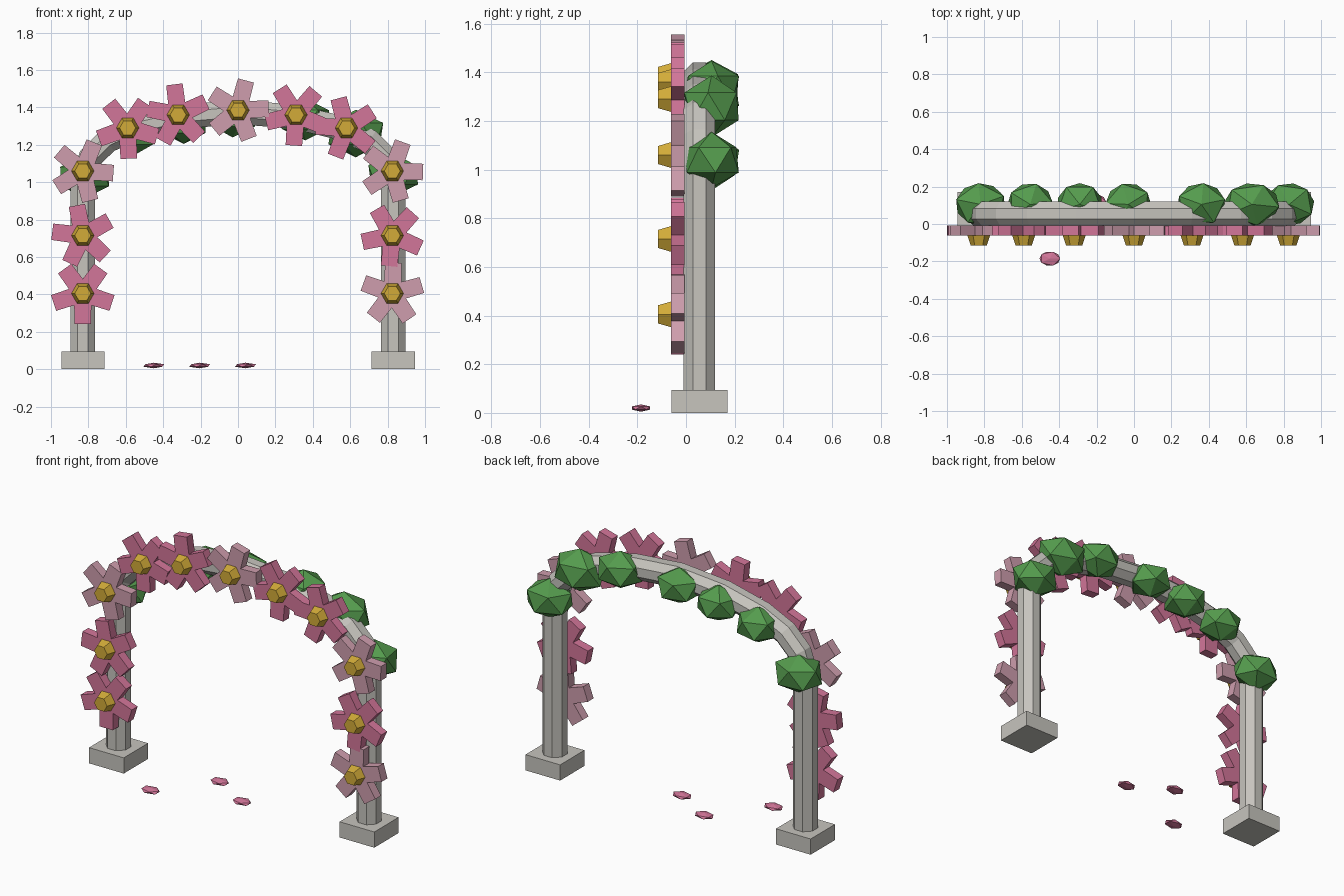
import bpy, bmesh
from math import sin, cos, radians, pi
from mathutils import Vector, Matrix

cube = bpy.data.objects.get("Cube")
if cube:
    bpy.data.objects.remove(cube, do_unlink=True)


def material(name, color):
    m = bpy.data.materials.new(name)
    m.use_nodes = True
    m.diffuse_color = (*color, 1)
    m.node_tree.nodes["Principled BSDF"].inputs["Base Color"].default_value = (*color, 1)
    return m


STONE = material("pale stone", (0.57, 0.555, 0.515))
PINK = material("rose pink", (0.65, 0.18, 0.32))
BLUSH = material("dusty blush", (0.62, 0.34, 0.42))
GOLD = material("golden centre", (0.65, 0.41, 0.04))
LEAF = material("leaf green", (0.09, 0.33, 0.075))


def finish(name, bm, mat):
    bmesh.ops.recalc_face_normals(bm, faces=bm.faces)
    mesh = bpy.data.meshes.new(name)
    bm.to_mesh(mesh)
    bm.free()
    mesh.materials.append(mat)
    ob = bpy.data.objects.new(name, mesh)
    bpy.context.collection.objects.link(ob)
    return ob


def loft(name, rings, mat):
    """Join equal rings of points into a capped solid."""
    bm = bmesh.new()
    loops = [[bm.verts.new(p) for p in ring] for ring in rings]
    n = len(loops[0])
    for a, b in zip(loops, loops[1:]):
        for i in range(n):
            j = (i + 1) % n
            bm.faces.new((a[i], a[j], b[j], b[i]))
    bm.faces.new(loops[0])
    bm.faces.new(loops[-1])
    return finish(name, bm, mat)


def ico(name, loc, size, turn, mat):
    bm = bmesh.new()
    bmesh.ops.create_icosphere(bm, subdivisions=1, radius=1)
    bm.transform(Matrix.Translation(loc) @ Matrix.Diagonal((*size, 1))
                 @ Matrix.Rotation(turn, 4, 'Z'))
    return finish(name, bm, mat)


# Chamfered square section shared by pillars and arch
DEPTH = 0.055
H, C = 0.065, 0.038
SECTION = [(H, H - C), (H - C, H), (C - H, H), (-H, H - C),
           (-H, C - H), (C - H, -H), (H - C, -H), (H, C - H)]

# Pillars and their square plinths
for side, label in ((1, "left"), (-1, "right")):
    loft(label + "_pillar",
         [[(side * 0.83 + u, DEPTH + v, z) for u, v in SECTION] for z in (0.06, 1.02)], STONE)
    bm = bmesh.new()
    bmesh.ops.create_cube(bm, size=1)
    bm.transform(Matrix.Translation((side * 0.83, DEPTH, 0.047))
                 @ Matrix.Diagonal((0.23, 0.23, 0.094, 1)))
    finish(label + "_plinth", bm, STONE)

# Arch: the same section swept along a mirrored path
half = [(0.83, 1.02), (0.79, 1.13), (0.70, 1.22), (0.55, 1.29), (0.30, 1.35)]
path = [Vector((x, 0, z)) for x, z in half + [(0, 1.375)] + [(-x, z) for x, z in half[::-1]]]
rings = []
for i, p in enumerate(path):
    if i == 0:
        t = Vector((0, 0, 1))
    elif i == len(path) - 1:
        t = Vector((0, 0, -1))
    else:
        t = ((path[i + 1] - p).normalized() + (p - path[i - 1]).normalized()).normalized()
    out = Vector((t.z, 0, -t.x))
    rings.append([p + out * u + Vector((0, DEPTH + v, 0)) for u, v in SECTION])
loft("arch", rings, STONE)


# Flowers: five blunt petals with a tapered six-sided centre
def flower(name, x, z, angle, mat):
    outline = []
    for k in range(5):
        a = radians(angle + 72 * k)
        for r, da in ((0.17, -15), (0.17, 15), (0.078, 36)):
            b = a + radians(da)
            outline.append((x + r * cos(b), z + r * sin(b)))
    loft(name + "_petals", [[(u, y, v) for u, v in outline] for y in (-0.007, -0.062)], mat)
    loft(name + "_centre",
         [[(x + r * cos(k * pi / 3), y, z + r * sin(k * pi / 3)) for k in range(6)]
          for r, y in ((0.063, -0.055), (0.043, -0.115))], GOLD)


FLOWERS = [(-0.83, 0.405, 54, PINK), (-0.83, 0.715, 29, PINK), (-0.83, 1.06, 68, BLUSH),
           (-0.59, 1.29, 56, PINK), (-0.32, 1.36, 25, PINK), (0, 1.385, 75, BLUSH),
           (0.31, 1.36, 50, PINK), (0.58, 1.29, 33, PINK), (0.825, 1.06, 70, BLUSH),
           (0.825, 0.715, 48, PINK), (0.825, 0.405, 16, BLUSH)]
for i, spec in enumerate(FLOWERS):
    flower("flower_%d" % (i + 1), *spec)

# Leaf clumps along the back of the arch
CLUMPS = [(-0.82, 1.03, 0.15), (-0.555, 1.25, 0.137), (-0.29, 1.31, 0.137),
          (-0.03, 1.345, 0.137), (0.36, 1.335, 0.145), (0.63, 1.26, 0.165), (0.83, 1.04, 0.15)]
for i, (x, z, r) in enumerate(CLUMPS):
    ico("leaf_clump_%d" % (i + 1), (x, 0.105, z), (r, 0.127, r * 0.77), 0.4 + i * 0.9, LEAF)

# Fallen petals on the ground
for i, (x, y) in enumerate(((-0.45, -0.185), (-0.205, 0.12), (0.04, -0.02))):
    ico("fallen_petal_%d" % (i + 1), (x, y, 0.02), (0.062, 0.043, 0.015), 0, PINK)
